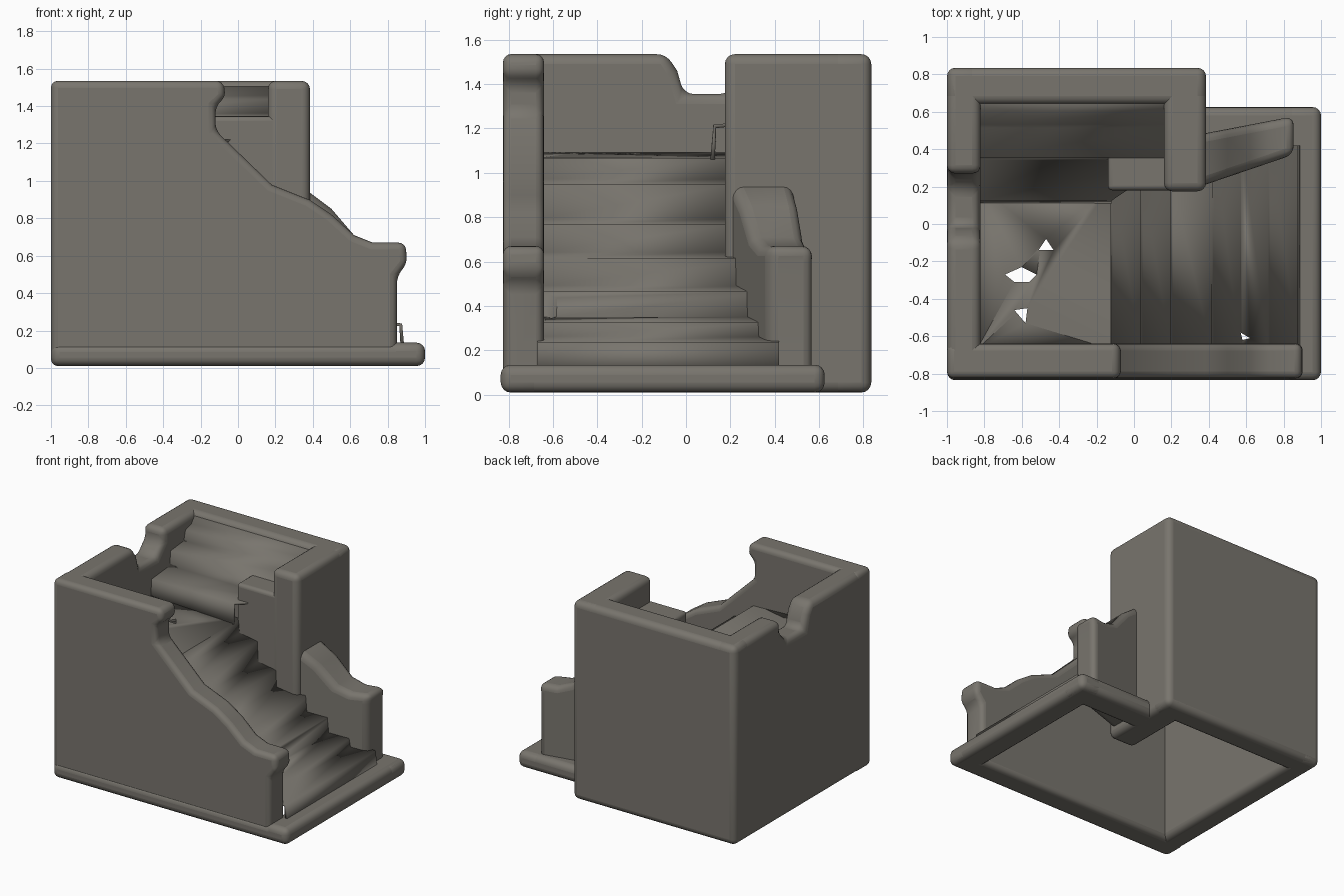
import bpy, bmesh
from mathutils import Vector

cube = bpy.data.objects.get("Cube")
if cube:
    bpy.data.objects.remove(cube, do_unlink=True)

stone = bpy.data.materials.new("grey_brown_stone")
stone.use_nodes = True
COLOUR = (0.19, 0.178, 0.155, 1)
stone.diffuse_color = COLOUR
stone.node_tree.nodes["Principled BSDF"].inputs["Base Color"].default_value = COLOUR


def finish(name, bm, bevel=0.0, thick=0.0):
    """Turn a bmesh into a shaded object with rounded edges or a thin shell."""
    bmesh.ops.recalc_face_normals(bm, faces=bm.faces)
    mesh = bpy.data.meshes.new(name)
    bm.to_mesh(mesh)
    bm.free()
    mesh.materials.append(stone)
    obj = bpy.data.objects.new(name, mesh)
    bpy.context.collection.objects.link(obj)
    if thick:
        mod = obj.modifiers.new("thickness", "SOLIDIFY")
        mod.thickness = thick
        mod.offset = 0
    if bevel:
        mod = obj.modifiers.new("rounding", "BEVEL")
        mod.width = bevel
        mod.segments = 4
        mod.limit_method = "ANGLE"
        mod.angle_limit = 0.6
    bpy.ops.object.select_all(action="DESELECT")
    obj.select_set(True)
    bpy.context.view_layer.objects.active = obj
    bpy.ops.object.shade_smooth_by_angle(angle=0.7)
    return obj


def prism(name, points, place, low, high, bevel=0.045):
    """Extrude a closed profile; place(a, b, depth) gives the position."""
    bm = bmesh.new()
    face = bm.faces.new([bm.verts.new(place(a, b, low)) for a, b in points])
    shift = Vector(place(0, 0, high)) - Vector(place(0, 0, low))
    new = bmesh.ops.extrude_face_region(bm, geom=[face])["geom"]
    bmesh.ops.translate(bm, vec=shift, verts=[v for v in new if isinstance(v, bmesh.types.BMVert)])
    return finish(name, bm, bevel)


def box(name, x, y, z, bevel=0.045):
    corners = [(x[0], y[0]), (x[1], y[0]), (x[1], y[1]), (x[0], y[1])]
    return prism(name, corners, lambda a, b, d: (a, b, d), z[0], z[1], bevel)


def ribbon(name, rows, thick=0.02):
    """Thin sheet through successive pairs of points."""
    bm = bmesh.new()
    pairs = [(bm.verts.new(p), bm.verts.new(q)) for p, q in rows]
    for (a, b), (c, d) in zip(pairs, pairs[1:]):
        bm.faces.new((a, b, d, c))
    return finish(name, bm, thick=thick)


def along_y(a, b, d):
    return (a, d, b)


def along_x(a, b, d):
    return (d, a, b)


BASE, TOP = 0.01, 1.535

# Front wall with a falling handrail and a rolled end
front = [(-1, BASE), (0.85, BASE), (0.85, 0.49), (0.905, 0.56), (0.895, 0.67),
         (0.72, 0.67), (0.62, 0.71), (0.5, 0.82), (0.38, 0.9), (0.18, 0.98),
         (-0.12, 1.27), (-0.12, 1.4), (-0.065, 1.45), (-0.08, TOP), (-1, TOP)]
prism("front_wall", front, along_y, -0.825, -0.64)

# Side wall with a dipped gap beside the upper steps
side = [(-0.825, BASE), (0.835, BASE), (0.835, TOP), (0.27, TOP), (0.27, 1.44),
        (0.19, 1.355), (-0.01, 1.355), (-0.04, 1.46), (-0.09, TOP), (-0.825, TOP)]
prism("side_wall", side, along_x, -1, -0.82)

# Back wall and tower pillar
box("back_wall", (-1, 0.385), (0.64, 0.835), (BASE, TOP))
box("tower_pillar", (0.16, 0.385), (0.175, 0.835), (BASE, TOP))

# Rear handrail, flaring outward as it meets the pillar
rail = [(0.3, 0.08), (0.85, 0.08), (0.85, 0.6), (0.86, 0.67), (0.72, 0.67),
        (0.62, 0.71), (0.5, 0.85), (0.38, 0.94), (0.3, 0.97)]
rear_rail = prism("rear_rail", rail, along_y, 0.37, 0.575)
for v in rear_rail.data.vertices:
    t = (0.85 - v.co.x) / 0.47
    v.co.y -= t * (0.16 if v.co.y < 0.5 else 0.09)

# Base rim: front strip, open step end and rear strip
box("base_front", (-1, 1), (-0.835, -0.64), (BASE, 0.13))
box("base_end", (0.8, 1), (-0.835, 0.625), (BASE, 0.135))
box("base_rear", (0.3, 1), (0.4, 0.625), (BASE, 0.135))

# Main staircase and landing as one folded sheet
noses = [(0.87, 0.23), (0.71, 0.32), (0.56, 0.46), (0.41, 0.61),
         (0.19, 0.76), (0.03, 0.94), (-0.13, 1.06)]
path = [(0.88, 0.1)]
for i, (x, z) in enumerate(noses):
    back = noses[i + 1][0] if i + 1 < len(noses) else -0.85
    path += [(x, z), (back + 0.01, z + 0.025)]
stairs = ribbon("main_stairs", [((x, -0.67, z), (x, 0.42 if x > 0.3 else 0.21, z))
                                for x, z in path])

# Small worn holes through the landing and the lowest steps
holes = [[(-0.69, -0.27), (-0.6, -0.23), (-0.52, -0.27), (-0.56, -0.31), (-0.64, -0.31)],
         [(-0.51, -0.14), (-0.43, -0.14), (-0.47, -0.08)],
         [(-0.64, -0.46), (-0.57, -0.45), (-0.58, -0.53)],
         [(0.57, -0.58), (0.62, -0.61), (0.58, -0.62)]]
for points in holes:
    cutter = prism("hole_cutter", points, lambda a, b, d: (a, b, d), 0.2, 1.3, 0)
    cutter.hide_render = True
    mod = stairs.modifiers.new("hole", "BOOLEAN")
    mod.operation = "DIFFERENCE"
    mod.object = cutter
    bpy.context.view_layer.objects.active = stairs
    for m in [m.name for m in stairs.modifiers]:
        bpy.ops.object.modifier_apply(modifier=m)
    bpy.data.objects.remove(cutter, do_unlink=True)

# Upper steps rising to the back wall
upper = [(0.12, 1.06), (0.13, 1.21), (0.35, 1.23), (0.36, 1.34),
         (0.52, 1.355), (0.54, 1.43), (0.61, 1.45), (0.66, 1.51)]
ribbon("upper_steps", [((-0.84, y, z), (0.2 if y > 0.3 else -0.12, y, z)) for y, z in upper])

# Corner block wrapping the second upper step around to the pillar
box("corner_block", (-0.14, 0.22), (0.18, 0.55), (0.74, 1.345), 0.025)
